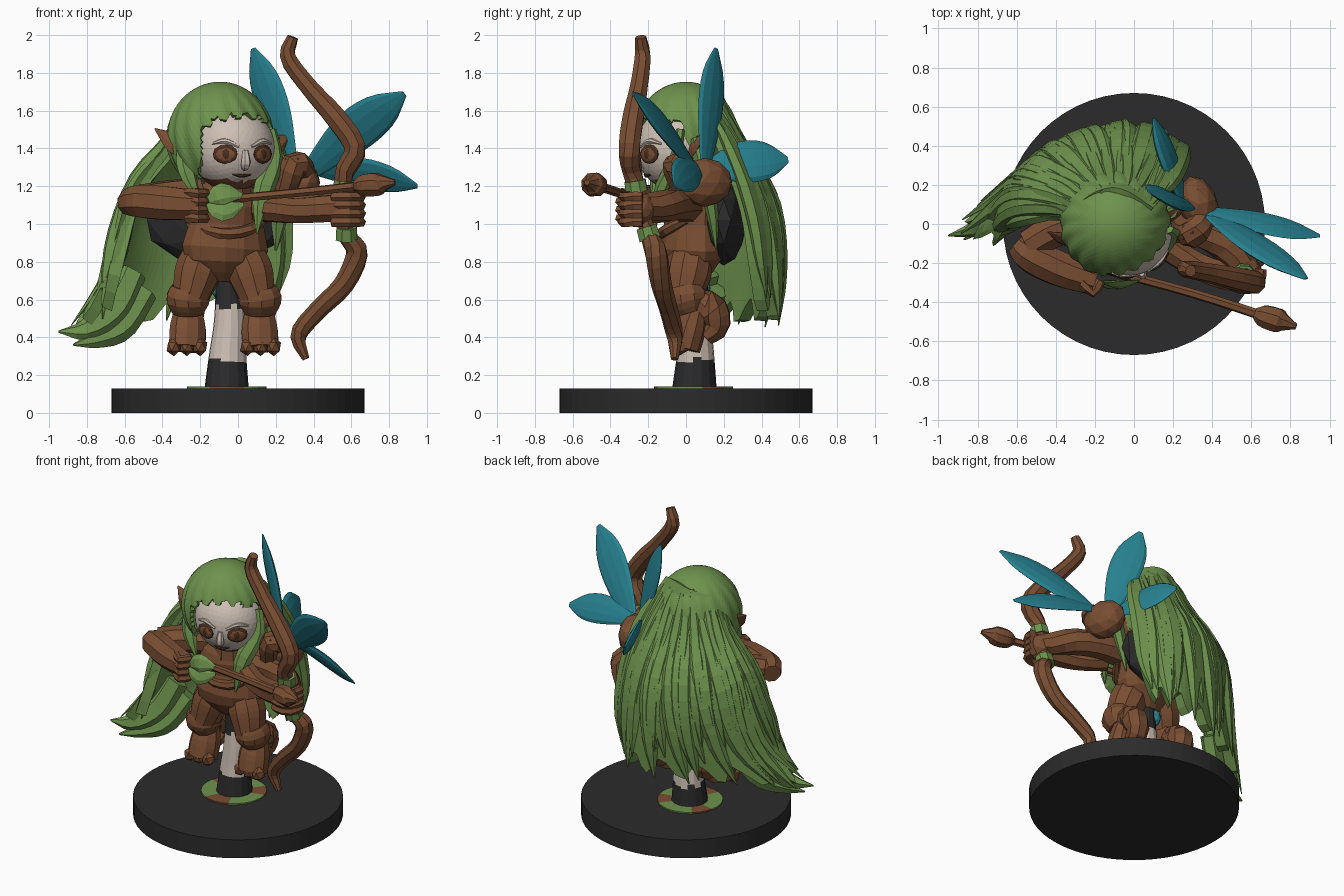
import bpy, bmesh, math, random
from mathutils import Vector as V, Matrix

random.seed(4)
if "Cube" in bpy.data.objects:
    bpy.data.objects.remove(bpy.data.objects["Cube"])


def material(name, rgb):
    m = bpy.data.materials.new(name)
    m.use_nodes = True
    m.diffuse_color = (*rgb, 1)
    m.node_tree.nodes["Principled BSDF"].inputs["Base Color"].default_value = (*rgb, 1)
    return m


brown = material("wood brown", (.19, .075, .032))
green = material("leaf green", (.155, .29, .075))
teal = material("wing teal", (.02, .22, .28))
bone = material("bone white", (.62, .53, .46))
dark = material("charcoal", (.024, .024, .025))
umber = material("dark umber", (.07, .028, .013))


def finish(bm, name, mats, rule=None):
    bmesh.ops.recalc_face_normals(bm, faces=bm.faces)
    mats = mats if isinstance(mats, list) else [mats]
    if rule:
        for f in bm.faces:
            f.material_index = rule(f.calc_center_median())
    me = bpy.data.meshes.new(name)
    bm.to_mesh(me)
    bm.free()
    for m in mats:
        me.materials.append(m)
    ob = bpy.data.objects.new(name, me)
    bpy.context.collection.objects.link(ob)
    return ob


def spline(pts, t):
    """Catmull-Rom through points or numbers, t in 0..1"""
    n = len(pts) - 1
    i = min(int(t * n), n - 1)
    f = t * n - i
    b, c = pts[i], pts[i + 1]
    a = pts[i - 1] if i else b * 2 - c
    d = pts[i + 2] if i + 2 <= n else c * 2 - b
    return (b * 2 + (c - a) * f + (a * 2 - b * 5 + c * 4 - d) * f ** 2
            + (b * 3 - a - c * 3 + d) * f ** 3) * .5


def limb(name, pts, radii, mats, sides=8, steps=8, flat=1, normal=(.31, -.9, .3), rule=None):
    """Tapered tube along a path; flat squeezes it along the normal"""
    pts = [V(p) for p in pts]
    bm = bmesh.new()
    rings = []
    for k in range(steps + 1):
        t = k / steps
        c, r = spline(pts, t), max(spline(radii, t), .004)
        tan = (spline(pts, min(t + .02, 1)) - spline(pts, max(t - .02, 0))).normalized()
        a = tan.cross(V(normal)).normalized()
        b = a.cross(tan)
        angles = [math.tau * j / sides for j in range(sides)]
        rings.append([bm.verts.new(c + a * r * math.cos(q) + b * r * flat * math.sin(q)) for q in angles])
    for p, q in zip(rings, rings[1:]):
        for j in range(sides):
            bm.faces.new((p[j - 1], p[j], q[j], q[j - 1]))
    bm.faces.new(rings[0])
    bm.faces.new(rings[-1])
    return finish(bm, name, mats, rule)


def blob(name, loc, size, mats, turn=0, detail=2, rule=None):
    bm = bmesh.new()
    bmesh.ops.create_icosphere(bm, subdivisions=detail, radius=1)
    bm.transform(Matrix.Translation(loc) @ Matrix.Rotation(turn, 4, "Z") @ Matrix.Diagonal((*size, 1)))
    return finish(bm, name, mats, rule)


def disc(name, loc, radius, height, sides, mats, rule=None):
    bm = bmesh.new()
    bmesh.ops.create_cone(bm, cap_ends=True, cap_tris=height < .02, segments=sides,
                          radius1=radius, radius2=radius, depth=height)
    bm.transform(Matrix.Translation(loc))
    return finish(bm, name, mats, rule)


# Stand: base, moss ring and banded trunk
disc("base", (0, 0, .065), .67, .13, 56, dark)
disc("moss_ring", (-.06, .04, .133), .21, .012, 28, [green, brown],
     lambda c: int(math.sin(math.atan2(c.y - .04, c.x + .06) * 3) > .4))


def bark(c):
    h = c.z + .02 * math.sin(c.x * 60 + c.y * 40)
    return 0 if h < .27 or h > .57 else 1


limb("trunk", [(-.06, .045, .13), (-.055, .05, .3), (-.045, .05, .5), (-.06, .05, .85)],
     [.118, .1, .082, .05], [dark, bone], 14, 36, rule=bark)
blob("trunk_bud", (-.1, .08, .66), (.04, .05, .06), teal)

# Torso
limb("torso", [(-.075, .04, .7), (-.07, .03, .84), (-.06, .035, 1), (-.06, .03, 1.12), (-.05, .02, 1.24)],
     [.1, .235, .205, .21, .1], brown, 14, 10, .72)
limb("chest_band", [(-.26, .0, 1.0), (-.15, -.11, .96), (-.04, -.125, .95), (.06, -.1, .97), (.14, 0, 1.02)],
     [.02, .03, .03, .03, .02], brown, 6)
blob("dark_cape", (-.12, .2, 1.02), (.38, .12, .24), dark)

# Legs mirrored about the body's centre line
for name, s in (("left", 1), ("right", -1)):
    def at(x, y, z, s=s):
        return (-.075 + s * x, y, z)
    limb(name + "_thigh", [at(.09, .03, .86), at(.14, .01, .74), at(.18, -.02, .6)], [.11, .125, .095], brown, 10)
    limb(name + "_cuff", [at(.18, -.01, .66), at(.19, 0, .6), at(.19, .02, .53)], [.1, .12, .085], brown, 10, 5)
    limb(name + "_calf", [at(.18, .02, .58), at(.19, .13, .55), at(.18, .16, .46), at(.18, .1, .4)],
         [.08, .09, .075, .05], brown)
    limb(name + "_foot", [at(.19, .05, .55), at(.19, .02, .45), at(.195, -.01, .34)], [.075, .1, .1], brown, 10, 6, .85)
    for i in range(3):
        blob(name + "_toe", at(.125 + i * .07, -.04, .35), (.042, .055, .05), brown, 0, 1)

# Arms and hands
limb("right_upper_arm", [(-.2, .02, 1.16), (-.4, -.03, 1.14), (-.54, -.11, 1.12)], [.09, .09, .085], brown)
limb("right_forearm", [(-.6, -.1, 1.11), (-.53, -.16, 1.12), (-.38, -.23, 1.11), (-.2, -.29, 1.1)],
     [.06, .09, .095, .08], brown)
limb("left_upper_arm", [(.08, .0, 1.1), (.28, -.02, 1.1), (.44, -.09, 1.1), (.56, -.22, 1.09)],
     [.1, .085, .085, .07], brown)
limb("left_forearm", [(.14, -.1, 1.08), (.3, -.2, 1.07), (.45, -.26, 1.08), (.6, -.28, 1.09)],
     [.07, .07, .075, .075], brown)
blob("left_hand", (.57, -.25, 1.08), (.085, .09, .09), brown)
for i in range(4):
    z = 1.01 + i * .045
    limb("left_finger", [(.65, -.23, z), (.64, -.3, z), (.57, -.335, z), (.5, -.31, z)], [.028] * 4, brown, 6, 5)
    limb("right_finger", [(-.27, -.3, z + .02), (-.21, -.35, z + .02), (-.17, -.29, z + .02)], [.026] * 3, brown, 6, 4)

# Bow with leaf wraps, and arrow
limb("bow", [(.29, -.24, 1.99), (.265, -.23, 1.88), (.38, -.25, 1.72), (.52, -.28, 1.56), (.62, -.3, 1.4),
             (.56, -.28, 1.26), (.57, -.24, 1.1), (.57, -.2, .95), (.63, -.16, .85), (.56, -.13, .68),
             (.42, -.09, .54), (.32, -.06, .41), (.36, -.06, .285)],
     [.03, .045, .05, .06, .06, .052, .045, .045, .06, .055, .05, .045, .02], brown, 8, 40)
limb("lower_wrap", [(.575, -.21, .985), (.575, -.19, .92)], [.058, .062], green, 8, 2)
limb("upper_wrap", [(.565, -.27, 1.23), (.56, -.26, 1.17)], [.06, .062], green, 8, 2)
limb("arrow_shaft", [(-.2, -.22, 1.12), (.3, -.355, 1.165), (.72, -.49, 1.21)], [.022, .024, .026], brown, 6)
limb("arrow_head", [(.62, -.455, 1.2), (.66, -.47, 1.205), (.74, -.495, 1.21), (.77, -.505, 1.215), (.83, -.525, 1.22)],
     [.03, .06, .065, .045, .015], brown, 8, 10)
for dz in (-.05, .04):
    limb("arrow_leaf", [(-.17, -.3, 1.12), (-.08, -.31, 1.12 + dz), (.03, -.29, 1.13 + dz / 2)],
         [.02, .06, .01], green, 6, 6, .3)

# Wings on a knotted shoulder hub
blob("wing_hub", (.33, .1, 1.22), (.1, .15, .13), brown, .3)
limb("hub_knot", [(.24, .0, 1.15), (.3, -.05, 1.31), (.36, .04, 1.27)], [.06, .075, .06], brown)
blob("hub_knob", (.3, -.04, 1.32), (.07, .07, .06), brown, 0, 1)
for name, root, tip, width, normal in (
        ("upper_inner_wing", (.29, .1, 1.28), (.08, .16, 1.93), .105, (.6, .8, .1)),
        ("lower_inner_wing", (.26, .1, 1.28), (.1, .54, 1.34), .115, (.85, .3, .35)),
        ("upper_outer_wing", (.36, .07, 1.26), (.88, -.28, 1.69), .115, (.25, .86, .42)),
        ("lower_outer_wing", (.36, .07, 1.3), (.95, -.06, 1.2), .095, (.2, .8, .55))):
    mid = (V(root) + V(tip)) / 2 + V((0, 0, .02))
    limb(name, [root, mid, tip], [width * k for k in (.35, .68, .95, 1.02, .8, .15)], teal, 10, 12, .22, normal)

# Head: bone face, brown jaw; turned slightly to its left
TURN = .3
CENTRE = V((-.03, -.045, 1.4))
FACING = V((math.sin(TURN), -math.cos(TURN), 0))
SIDE = V((math.cos(TURN), math.sin(TURN), 0))


def face_rule(c):
    d = c - CENTRE
    return int(d.dot(FACING) > .0 and c.z > 1.225 + abs(d.dot(SIDE)) * .12)


blob("head", CENTRE, (.225, .22, .225), [brown, bone], TURN, 4, face_rule)
limb("neck", [(-.05, 0, 1.3), (-.05, .01, 1.12)], [.11, .13], brown, 10, 2)


def on_face(side, z, lift=0):
    """Point on the head's surface at a sideways offset and height"""
    depth = math.sqrt(1 - (side / .225) ** 2 - ((z - CENTRE.z) / .225) ** 2) * .22
    return CENTRE + SIDE * side + FACING * (depth + lift) + V((0, 0, z - CENTRE.z))


for s in (-1, 1):
    mid = .005 + s * .105
    yaw = TURN + s * .48
    blob("eye_rim", on_face(mid, 1.37), (.068, .014, .052), umber, yaw)
    blob("eye", on_face(mid, 1.368, .005), (.055, .014, .04), brown, yaw)
    blob("pupil", on_face(mid, 1.37, .013), (.022, .01, .028), umber, yaw)
    limb("brow", [on_face(mid - s * .07, 1.41), on_face(mid, 1.44), on_face(mid + s * .06, 1.425)],
         [.008, .014, .006], bone, 6)
limb("nose", [on_face(.005, 1.39), on_face(.005, 1.32, .02), on_face(.005, 1.29)], [.015, .026, .012], bone, 6)
limb("mouth", [on_face(-.05, 1.262), on_face(0, 1.255, .004), on_face(.05, 1.262)], [.005, .01, .005], umber, 6)
limb("right_ear", [(-.24, -.08, 1.4), (-.33, -.08, 1.43), (-.44, -.04, 1.505)], [.06, .065, .004], brown, 6, 6, .4)
limb("left_ear", [(.14, .02, 1.38), (.2, .05, 1.42), (.27, .1, 1.47)], [.05, .055, .004], brown, 6, 6, .4)

# Hair cap with a scalloped opening round the face
bm = bmesh.new()
bmesh.ops.create_icosphere(bm, subdivisions=5, radius=1)
for v in bm.verts:
    ridge = 1 + .022 * math.sin(math.atan2(v.co.y, v.co.x) * 17 + v.co.z * 4) * (1 - v.co.z ** 2)
    v.co = V((-.095 + v.co.x * .28 * ridge, v.co.y * .275 * ridge, 1.455 + v.co.z * .298))
gone = []
for f in bm.faces:
    c = f.calc_center_median()
    d = c - CENTRE
    hairline = 1.575 + .014 * math.sin(d.dot(SIDE) * 75) - 1.2 * d.dot(SIDE) ** 2
    if (d.dot(FACING) > .03 and c.z < hairline and d.dot(SIDE) > -.215) or c.z < 1.25:
        gone.append(f)
bmesh.ops.delete(bm, geom=gone, context="FACES")
cap = finish(bm, "hair_cap", green)
cap.modifiers.new("thickness", "SOLIDIFY").thickness = .03

# Flowing hair: a swept sheet through guide strands, covered in locks
GUIDES = [[V(p) for p in g] for g in (
    ((.08, .06, 1.66), (.2, .2, 1.4), (.23, .31, 1.1), (.24, .36, .8), (.17, .4, .52)),
    ((-.05, .14, 1.7), (-.02, .28, 1.4), (0, .43, 1.1), (0, .47, .78), (0, .47, .47)),
    ((-.14, .15, 1.68), (-.22, .25, 1.4), (-.32, .38, 1.1), (-.38, .37, .77), (-.48, .3, .45)),
    ((-.24, .1, 1.64), (-.36, .16, 1.4), (-.54, .2, 1.1), (-.62, .15, .75), (-.86, -.02, .41)),
    ((-.28, .02, 1.6), (-.36, .05, 1.4), (-.53, .03, 1.18), (-.62, -.02, .88), (-.7, -.1, .52)))]


def hair(u, v):
    return spline([spline(g, v) for g in GUIDES], u)


bm = bmesh.new()
COLS, ROWS = 40, 16
grid = [[bm.verts.new(hair(i / COLS, j / ROWS * (.93 + .05 * math.sin(i * 1.3)))) for j in range(ROWS + 1)]
        for i in range(COLS + 1)]
for a, b in zip(grid, grid[1:]):
    for j in range(ROWS):
        bm.faces.new((a[j], a[j + 1], b[j + 1], b[j]))
sheet = finish(bm, "hair_sheet", green)
thick = sheet.modifiers.new("thickness", "SOLIDIFY")
thick.thickness, thick.offset = .07, 0


def locks(name, count, start, end, size):
    for i in range(count):
        u = (i + .5) / count
        v0 = start + random.uniform(-.06, .06)
        v1 = min(end + random.uniform(-.1, .04), 1)
        drift = random.uniform(-.05, .05)
        path, out = [], V()
        for k in range(6):
            t = k / 5
            uu = min(max(u + drift * t, .01), .99)
            v = v0 + (v1 - v0) * t
            du = hair(min(uu + .03, 1), v) - hair(max(uu - .03, 0), v)
            dv = hair(uu, min(v + .03, 1)) - hair(uu, max(v - .03, 0))
            out = dv.cross(du).normalized()
            if out.dot(V((-.5, 1, .3))) < 0:
                out = -out
            path.append(hair(uu, v) + out * (.025 + .015 * t))
        limb(name, path, [size * k for k in (.3, .8, 1, 1, .75, .06)], green, 6, 12, .6, out)


locks("long_lock", 20, .1, 1, .062)
locks("middle_lock", 18, .22, .84, .05)
locks("short_lock", 14, .05, .58, .045)

# Loose locks: trailing tip and strands beside the face
limb("trailing_lock", [(-.56, .12, .75), (-.66, .06, .55), (-.8, -.02, .44), (-.95, -.06, .43)],
     [.08, .09, .06, .006], green, 6, 10, .7)
limb("trailing_lock", [(-.5, .16, .65), (-.62, .08, .46), (-.75, .0, .39), (-.87, -.08, .36)],
     [.08, .08, .05, .006], green, 6, 10, .7)
limb("left_face_lock", [(.17, -.03, 1.5), (.19, -.06, 1.34), (.13, -.14, 1.16), (.1, -.17, .95)],
     [.035, .05, .055, .006], green, 6, 10, .6)
limb("left_side_lock", [(.18, .05, 1.45), (.23, .1, 1.25), (.22, .14, 1.05), (.2, .16, .86)],
     [.05, .06, .05, .006], green, 6, 10, .6)
limb("right_face_lock", [(-.26, -.11, 1.5), (-.28, -.13, 1.36), (-.26, -.16, 1.25), (-.2, -.18, 1.12)],
     [.04, .05, .045, .006], green, 6, 10, .6)
